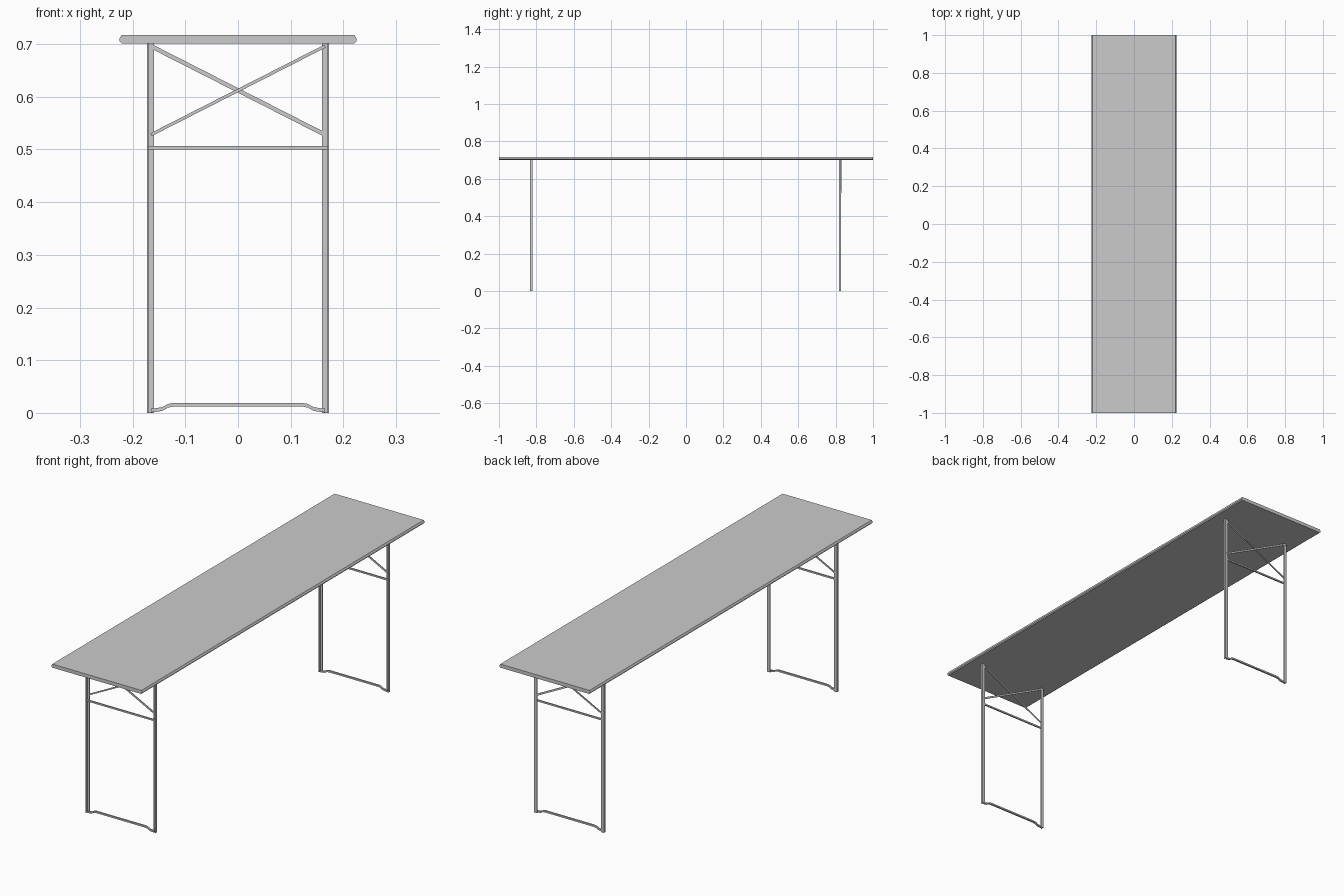
import bpy, bmesh
from mathutils import Vector

if "Cube" in bpy.data.objects:
    bpy.data.objects.remove(bpy.data.objects["Cube"])


def mesh_object(name, bm):
    bmesh.ops.recalc_face_normals(bm, faces=bm.faces)
    mesh = bpy.data.meshes.new(name)
    bm.to_mesh(mesh)
    bm.free()
    obj = bpy.data.objects.new(name, mesh)
    bpy.context.collection.objects.link(obj)
    return obj


def extrude(name, points, direction):
    """Close a polygon and sweep it straight along a direction."""
    bm = bmesh.new()
    face = bm.faces.new([bm.verts.new(p) for p in points])
    result = bmesh.ops.extrude_face_region(bm, geom=[face], use_keep_orig=True)
    verts = [v for v in result["geom"] if isinstance(v, bmesh.types.BMVert)]
    bmesh.ops.translate(bm, verts=verts, vec=direction)
    return mesh_object(name, bm)


def strip(name, a, b, width, y, depth):
    """Flat bar between two (x, z) points."""
    a, b = Vector(a), Vector(b)
    d = (b - a).normalized()
    n = Vector((-d.y, d.x)) * width / 2
    pts = [(p.x, y - depth / 2, p.y) for p in (a + n, b + n, b - n, a - n)]
    return extrude(name, pts, (0, depth, 0))


# Tabletop with chamfered long edges
edge = [(0.22, 0.701), (0.225, 0.705), (0.225, 0.711), (0.221, 0.717)]
edge += [(-x, z) for x, z in reversed(edge)]
extrude("tabletop", [(x, -1, z) for x, z in edge], (0, 2, 0))

# Foot bar outline, raised in the middle
lower = [(-0.165, 0.001), (-0.155, 0.002), (-0.143, 0.004),
         (-0.133, 0.010), (-0.122, 0.012)]
lower += [(-x, z) for x, z in reversed(lower)]
foot = lower + [(x, z + 0.007) for x, z in reversed(lower)]

for label, y in (("front", -0.828), ("back", 0.823)):
    # Angle-section legs
    for side, s in (("left", -1), ("right", 1)):
        section = [(0.173, -0.006), (0.173, 0.006), (0.159, 0.006),
                   (0.159, 0.003), (0.170, 0.003), (0.170, -0.006)]
        extrude(f"{label}_{side}_leg", [(s * x, y + dy, 0) for x, dy in section],
                (0, 0, 0.702))

    # Crossbar, foot and crossed braces
    strip(f"{label}_crossbar", (-0.17, 0.503), (0.17, 0.503), 0.007, y, 0.006)
    extrude(f"{label}_foot_bar", [(x, y - 0.005, z) for x, z in foot], (0, 0.008, 0))
    strip(f"{label}_brace_a", (-0.165, 0.696), (0.165, 0.528), 0.008, y + 0.007, 0.003)
    strip(f"{label}_brace_b", (-0.165, 0.528), (0.165, 0.696), 0.006, y + 0.001, 0.004)
